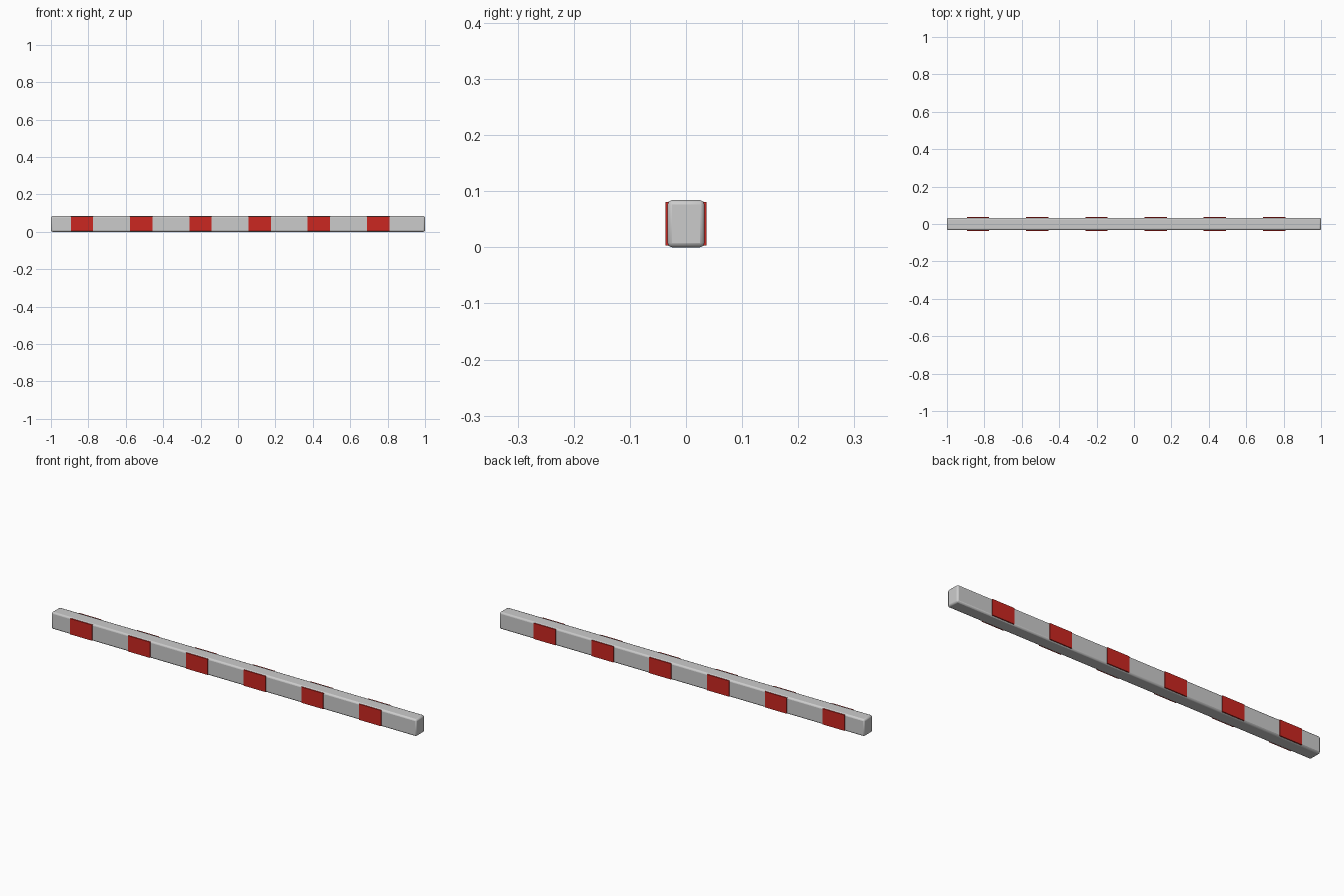
import bpy

if "Cube" in bpy.data.objects:
    bpy.data.objects.remove(bpy.data.objects["Cube"])


def box(name, centre, size):
    bpy.ops.mesh.primitive_cube_add(size=1, location=centre)
    ob = bpy.context.object
    ob.name = name
    ob.scale = size
    bpy.ops.object.transform_apply(location=False, rotation=False, scale=True)
    return ob


H = 0.084          # beam height
HALF_W = 0.033     # beam half depth

# Beam with softened edges
beam = box("barrier_beam", (0, 0, H / 2), (2, HALF_W * 2, H))
bev = beam.modifiers.new("edge_bevel", "BEVEL")
bev.width = 0.008
bev.segments = 2
bpy.ops.object.shade_smooth_by_angle()

# Red reflective panels on the front and back faces
red = bpy.data.materials.new("red")
red.diffuse_color = (0.6, 0.02, 0.015, 1)
red.use_nodes = True
red.node_tree.nodes["Principled BSDF"].inputs["Base Color"].default_value = red.diffuse_color
for side, label in ((-1, "front"), (1, "back")):
    for i in range(6):
        x = -0.834 + i * 0.3167
        panel = box(f"{label}_red_panel_{i + 1}",
                    (x, side * (HALF_W + 0.001), H / 2), (0.12, 0.005, 0.078))
        panel.data.materials.append(red)
